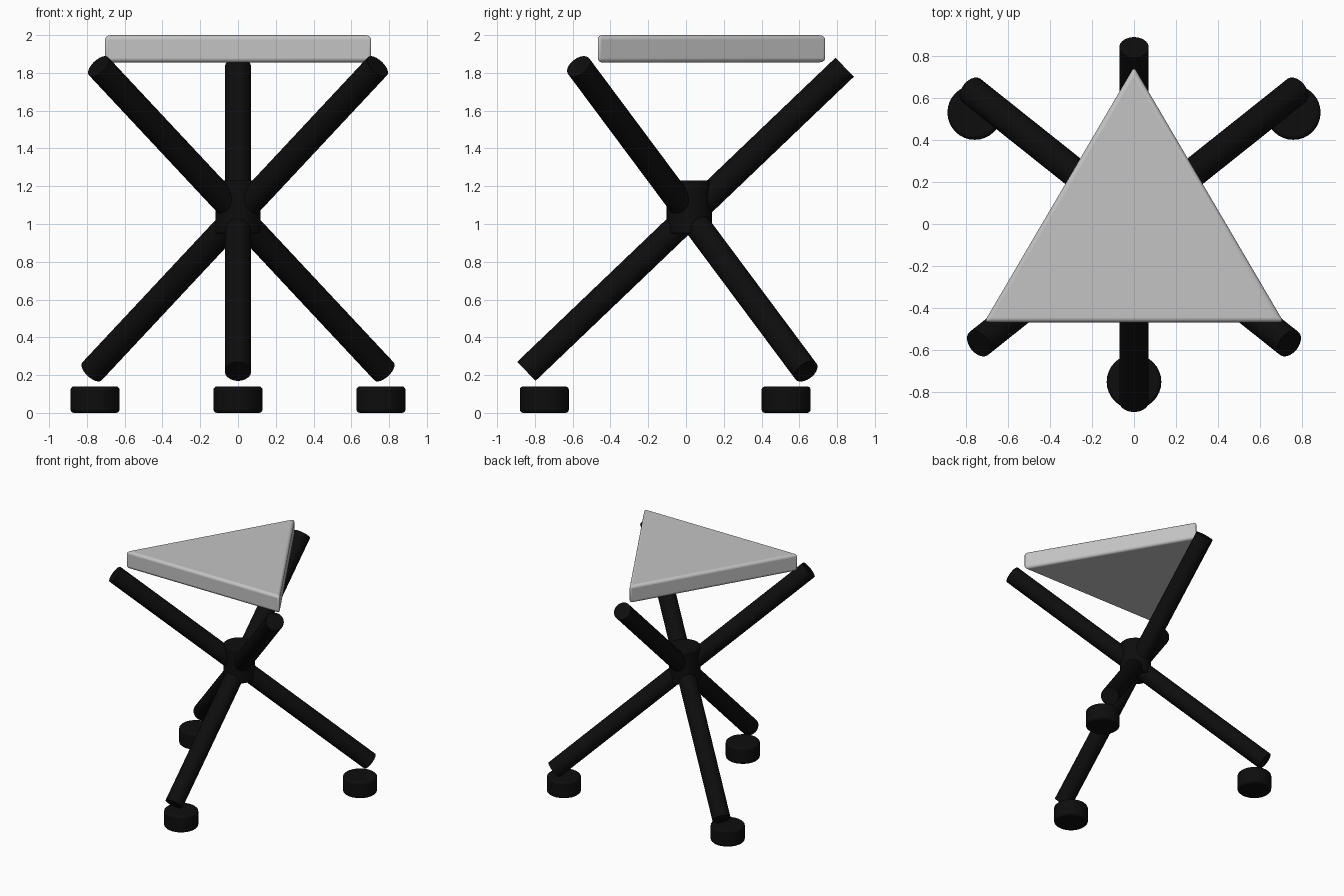
import bpy
import bmesh
import math
from mathutils import Vector

cube = bpy.data.objects.get("Cube")
if cube:
    bpy.data.objects.remove(cube, do_unlink=True)


def make_material(name, value):
    mat = bpy.data.materials.new(name)
    mat.use_nodes = True
    colour = (value, value, value, 1)
    mat.diffuse_color = colour
    mat.node_tree.nodes["Principled BSDF"].inputs["Base Color"].default_value = colour
    return mat


black = make_material("black", 0.004)
grey = make_material("light grey", 0.55)


def finish(obj, name, mat, bevel=0, segments=3):
    """Name, colour, round and smooth a part."""
    obj.name = name
    obj.data.materials.append(mat)
    if bevel:
        mod = obj.modifiers.new("rounded edges", "BEVEL")
        mod.width = bevel
        mod.segments = segments
        mod.limit_method = "ANGLE"
    bpy.ops.object.select_all(action="DESELECT")
    obj.select_set(True)
    bpy.context.view_layer.objects.active = obj
    bpy.ops.object.shade_smooth_by_angle(angle=math.radians(40))


def rod(name, start, end, radius, bevel=0):
    """Cylinder running between two points."""
    start, end = Vector(start), Vector(end)
    axis = end - start
    bpy.ops.mesh.primitive_cylinder_add(
        vertices=32, radius=radius, depth=axis.length, location=(start + end) / 2,
        rotation=axis.to_track_quat("Z", "Y").to_euler())
    finish(bpy.context.object, name, black, bevel)


# Three crossing legs
rod("front_leg", (0, -0.845, 0.22), (0, 0.84, 1.83), 0.07)
for side, s in (("left", 1), ("right", -1)):
    rod("back_" + side + "_leg", (s * 0.773, 0.635, 0.22), (-s * 0.738, -0.568, 1.835), 0.07)

# Hub where the legs cross
rod("hub", (0, 0.017, 0.95), (0, 0.017, 1.23), 0.12, 0.008)

# Round floor pads under the legs
for name, x, y in (("front_pad", 0, -0.75), ("back_left_pad", 0.757, 0.53),
                   ("back_right_pad", -0.757, 0.53)):
    rod(name, (x, y, 0), (x, y, 0.14), 0.13, 0.018)

# Triangular seat with rounded edges
bm = bmesh.new()
base = bm.faces.new([bm.verts.new((x, y, 1.855)) for x, y in
                     ((-0.712, -0.467), (0.712, -0.467), (0, 0.747))])
top = bmesh.ops.extrude_face_region(bm, geom=[base])
bmesh.ops.translate(bm, vec=(0, 0, 0.145),
                    verts=[v for v in top["geom"] if isinstance(v, bmesh.types.BMVert)])
bmesh.ops.recalc_face_normals(bm, faces=bm.faces)
mesh = bpy.data.meshes.new("seat")
bm.to_mesh(mesh)
bm.free()
seat = bpy.data.objects.new("seat", mesh)
bpy.context.collection.objects.link(seat)
finish(seat, "seat", grey, 0.022, 4)
